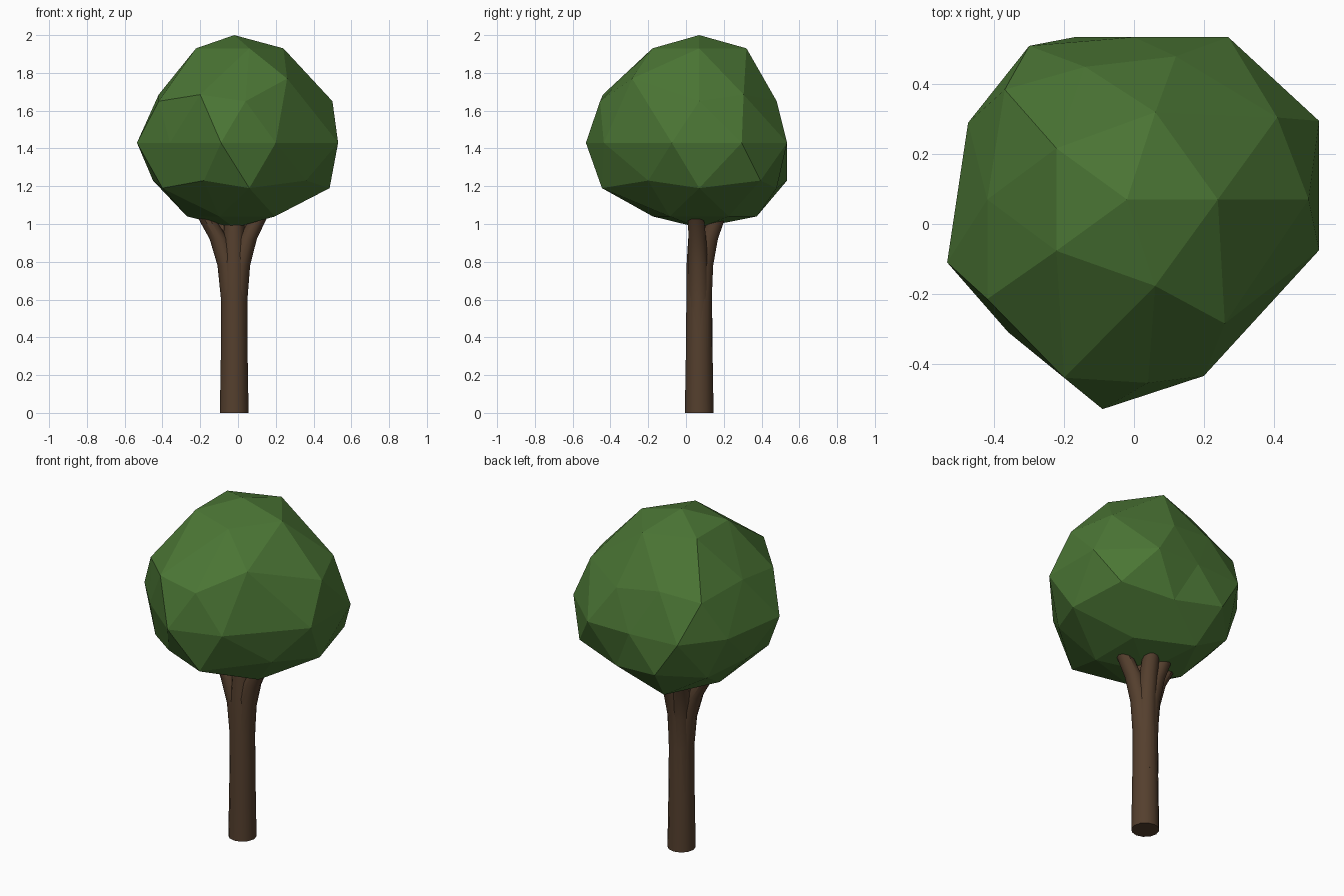
import bpy, bmesh, math
from math import sin, cos, radians
from mathutils import Vector

if "Cube" in bpy.data.objects:
    bpy.data.objects.remove(bpy.data.objects["Cube"])

CX, CY = -0.02, 0.07          # tree axis


def material(name, rgb):
    m = bpy.data.materials.new(name)
    m.diffuse_color = (*rgb, 1)
    m.use_nodes = True
    m.node_tree.nodes["Principled BSDF"].inputs["Base Color"].default_value = m.diffuse_color
    return m


def add_object(name, bm, mat, smooth):
    bmesh.ops.recalc_face_normals(bm, faces=bm.faces)
    for f in bm.faces:
        f.smooth = smooth
    me = bpy.data.meshes.new(name)
    bm.to_mesh(me)
    bm.free()
    me.materials.append(mat)
    ob = bpy.data.objects.new(name, me)
    bpy.context.collection.objects.link(ob)
    if smooth:
        bpy.context.view_layer.objects.active = ob
        ob.select_set(True)
        bpy.ops.object.shade_smooth_by_angle(angle=radians(40))
        ob.select_set(False)
    return ob


def tube(bm, path, sides=12):
    """Loft round rings along a path of (offset, direction, z, radius)."""
    rings = []
    for off, ang, z, r in path:
        c = Vector((CX + off * cos(ang), CY + off * sin(ang), z))
        rings.append([bm.verts.new(c + Vector((r * cos(t), r * sin(t), 0)))
                      for t in (math.tau * i / sides for i in range(sides))])
    for a, b in zip(rings, rings[1:]):
        for i in range(sides):
            j = (i + 1) % sides
            bm.faces.new((a[i], a[j], b[j], b[i]))
    bm.faces.new(rings[0])
    bm.faces.new(rings[-1])


def circle(radii, start):
    n = len(radii)
    return [(CX + r * cos(radians(start + 360 / n * i)),
             CY + r * sin(radians(start + 360 / n * i))) for i, r in enumerate(radii)]


leaf = material("leaf", (0.07, 0.18, 0.035))
bark = material("bark", (0.09, 0.05, 0.027))

# crown: two-level icosphere whose rings are pushed into an uneven shape
# unit z of ring: (start angle, height, xy points)
rings = {
    1.0: (0, 2.0, [(CX, CY)]),
    0.851: (0, 1.93, circle([0.26, 0.263, 0.25, 0.25, 0.26], 0)),
    0.526: (36, 1.685, [(.41, .305), (-.14, .45), (-.42, .07), (-.20, -.44), (.26, -.285)]),
    0.447: (0, 1.65, [(.50, .07), (.12, .48), (-.37, .385), (-.42, -.215), (.04, -.455)]),
    0.0: (18, 1.43, [(.53, .295), (.27, .535), (0, .535), (-.30, .51), (-.475, .29),
                     (-.535, -.11), (-.36, -.31), (-.09, -.53), (.20, -.435), (.53, -.075)]),
    -0.447: (36, 1.23, [(.42, .395), (-.17, .535), (-.45, .07), (-.18, -.39), (.36, -.20)]),
    -0.526: (0, 1.19, [(.485, .07), (.12, .48), (-.37, .33), (-.40, -.20), (.06, -.445)]),
    -0.851: (36, 1.04, circle([0.266, 0.32, 0.25, 0.258, 0.266], 36)),
    -1.0: (0, 0.98, [(CX, CY)]),
}
bm = bmesh.new()
bmesh.ops.create_icosphere(bm, subdivisions=2, radius=1)
for v in bm.verts:
    level = min(rings, key=lambda k: abs(k - v.co.z))
    start, z, pts = rings[level]
    ang = math.degrees(math.atan2(v.co.y, v.co.x))
    i = round((ang - start) / (360 / len(pts))) % len(pts)
    if level == 0.526 and i == 4:
        z = 1.77               # one vertex sits higher
    v.co = (*pts[i], z)
add_object("crown", bm, leaf, False)

# trunk: slightly tapered column
bm = bmesh.new()
tube(bm, [(0, 0, 0, .076), (0, 0, .3, .071), (0, 0, .6, .068), (0, 0, .8, .066), (0, 0, 1.05, .05)])
add_object("trunk", bm, bark, True)

# branches: swell out of the trunk and spread into the crown
for n, (deg, k) in enumerate([(-8, .95), (68, .75), (125, .75), (183, 1.08)]):
    a = radians(deg)
    bm = bmesh.new()
    tube(bm, [(.004, a, .35, .066), (.01, a, .6, .06), (.032 * k, a, .78, .054),
              (.075 * k, a, .92, .049), (.13 * k, a, 1.02, .045), (.19 * k, a, 1.12, .04)], 10)
    add_object(f"branch_{n + 1}", bm, bark, True)
